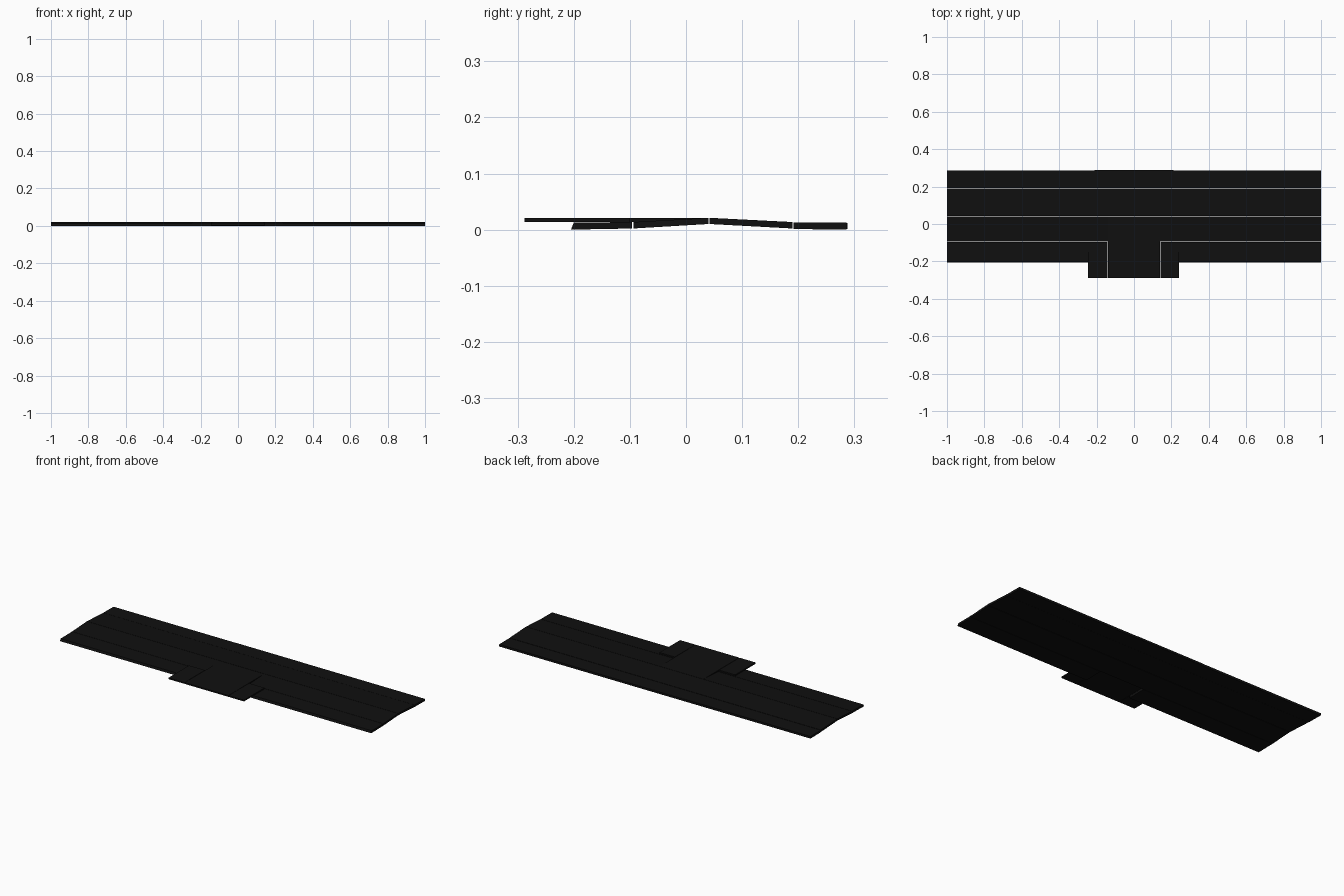
import bpy, bmesh

if "Cube" in bpy.data.objects:
    bpy.data.objects.remove(bpy.data.objects["Cube"])

black = bpy.data.materials.new("near_black")
black.diffuse_color = (0.005, 0.005, 0.005, 1)
black.use_nodes = True
black.node_tree.nodes["Principled BSDF"].inputs["Base Color"].default_value = black.diffuse_color


def slab(name, x0, x1, profile):
    """Extrude a closed (y, z) profile along x."""
    bm = bmesh.new()
    face = bm.faces.new([bm.verts.new((x0, y, z)) for y, z in profile])
    ext = bmesh.ops.extrude_face_region(bm, geom=[face])
    verts = [g for g in ext["geom"] if isinstance(g, bmesh.types.BMVert)]
    bmesh.ops.translate(bm, verts=verts, vec=(x1 - x0, 0, 0))
    bmesh.ops.recalc_face_normals(bm, faces=bm.faces)
    me = bpy.data.meshes.new(name)
    bm.to_mesh(me)
    bm.free()
    me.materials.append(black)
    ob = bpy.data.objects.new(name, me)
    bpy.context.collection.objects.link(ob)
    return ob


# long panels, separated by hairline seams at the creases
slab("middle_front_panel", -1, 1, [(-0.094, 0.002), (0.040, 0.010), (0.040, 0.021), (-0.094, 0.0135)])
slab("middle_back_panel", -1, 1, [(0.042, 0.010), (0.190, 0.002), (0.190, 0.0135), (0.042, 0.021)])
slab("back_panel", -1, 1, [(0.192, 0.001), (0.286, 0.0), (0.286, 0.0125), (0.192, 0.013)])

# front panel, split around the centre
front = [(-0.205, 0.0), (-0.096, 0.002), (-0.096, 0.0135), (-0.200, 0.0125)]
slab("front_panel_left", -1, -0.142, front)
slab("front_panel_right", 0.142, 1, front)

# flat tab sticking out of the front, reaching back to the ridge in the middle
for name, x0, x1, back in (("tab_left", -0.245, -0.142, -0.100),
                           ("tab_middle", -0.140, 0.140, 0.040),
                           ("tab_right", 0.142, 0.240, -0.100)):
    slab(name, x0, x1, [(-0.288, 0.0132), (back, 0.0132), (back, 0.021), (-0.288, 0.021)])

# slim lip on the back edge
slab("back_lip", -0.21, 0.21, [(0.286, 0.001), (0.288, 0.001), (0.288, 0.012), (0.286, 0.012)])
